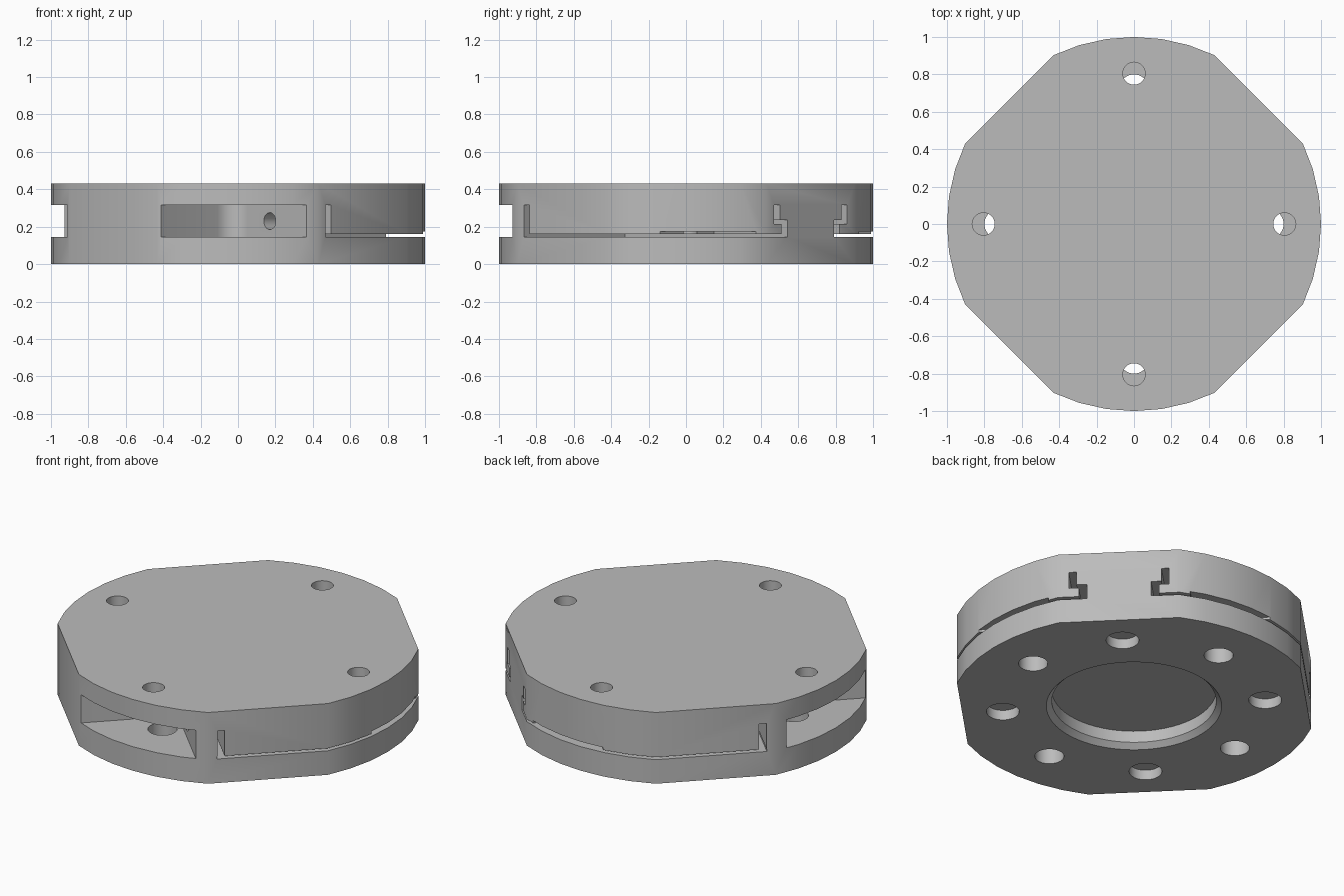
import bpy
import math
from math import cos, sin, pi, radians
from mathutils import Matrix, Vector

cube = bpy.data.objects.get("Cube")
if cube:
    bpy.data.objects.remove(cube, do_unlink=True)

HEIGHT = 0.43
FLOOR = 0.145     # top of the lower flange
CEILING = 0.315   # underside of the upper flange

metal = bpy.data.materials.new("light grey metal")
metal.use_nodes = True
GREY = (0.5, 0.5, 0.5, 1)
metal.diffuse_color = GREY
metal.node_tree.nodes["Principled BSDF"].inputs["Base Color"].default_value = GREY


def loft(name, rings):
    """Closed solid through rings of equal point count."""
    n = len(rings[0])
    verts = [p for ring in rings for p in ring]
    faces = [list(range(n))[::-1], list(range(len(verts) - n, len(verts)))]
    for r in range(len(rings) - 1):
        for i in range(n):
            j = (i + 1) % n
            faces.append((r * n + i, r * n + j, r * n + n + j, r * n + n + i))
    mesh = bpy.data.meshes.new(name)
    mesh.from_pydata(verts, [], faces)
    mesh.materials.append(metal)
    obj = bpy.data.objects.new(name, mesh)
    bpy.context.collection.objects.link(obj)
    # make normals point outward whatever the ring order
    import bmesh
    bm = bmesh.new()
    bm.from_mesh(mesh)
    bmesh.ops.recalc_face_normals(bm, faces=bm.faces)
    bm.to_mesh(mesh)
    bm.free()
    return obj


def circle(r, z, n=32):
    return [(r * cos(2 * pi * i / n), r * sin(2 * pi * i / n), z) for i in range(n)]


def diagonal(s, d, z):
    """Point from s = x + y and d = x - y."""
    return ((s + d) / 2, (s - d) / 2, z)


def prism(name, outline, z0, z1, side=1):
    """Vertical prism from (s, d) points."""
    return loft(name, [[diagonal(s, d * side, z) for s, d in outline] for z in (z0, z1)])


def box(name, s0, s1, d0, d1, z0, z1, side):
    return prism(name, [(s0, d0), (s1, d0), (s1, d1), (s0, d1)], z0, z1, side)


def bore(name, r, z0, z1, x, y):
    obj = loft(name, [circle(r, z0), circle(r, z1)])
    obj.data.transform(Matrix.Translation((x, y, 0)))
    return obj


def cut(body, cutter):
    cutter.hide_render = True
    mod = body.modifiers.new("cut", "BOOLEAN")
    mod.operation = "DIFFERENCE"
    mod.solver = "EXACT"
    mod.object = cutter
    bpy.context.view_layer.objects.active = body
    bpy.ops.object.modifier_apply(modifier=mod.name)
    bpy.data.objects.remove(cutter, do_unlink=True)


# Round body with four diagonal flats
half_arc = 25.5
outline = []
for quarter in range(4):
    for step in range(7):
        a = radians(90 * quarter - half_arc + step * half_arc / 3)
        outline.append((cos(a), sin(a)))
body = loft("sensor_body", [[(x, y, z) for x, y in outline] for z in (0, HEIGHT)])

# Cuts mirrored across the main diagonal
slot_profile = [(0.25, FLOOR), (3, FLOOR), (3, 0.16), (0.31, 0.16), (0.31, 0.215),
                (0.39, 0.215), (0.39, CEILING), (0.33, CEILING), (0.33, 0.235), (0.25, 0.235)]
corner = [(-0.72 + 0.16 * cos(a), 0.66 + 0.16 * sin(a))
          for a in [radians(-90 + 15 * i) for i in range(7)]]
for side in (1, -1):
    # Wedge pocket with a rounded inner corner
    cut(body, prism("pocket", [(-3, 0.5)] + corner + [(-0.56, 3), (-3, 3)], FLOOR, CEILING, side))
    # Stepped slot along the spine, opening into the thin gap
    cut(body, loft("stepped_slot", [[diagonal(s, d * side, z) for d, z in slot_profile]
                                    for s in (-0.4, 3)]))
    # Slot behind the bending beam
    cut(body, box("beam_slot", -0.398, -0.34, 0.26, 3, 0.15, CEILING, side))
    # Taller part of the gap
    cut(body, box("gap_relief", 0.85, 3, 0.55, 3, 0.15, 0.175, side))
    # Cable hole through the beam
    hole = loft("cable_hole", [circle(0.045, -0.1), circle(0.045, 0.12)])
    hole.data.transform(Vector((1, 1, 0)).to_track_quat("Z", "Y").to_matrix().to_4x4())
    x, y = (0.17, -0.73) if side > 0 else (-0.73, 0.17)
    hole.data.transform(Matrix.Translation((x, y, 0.23)))
    cut(body, hole)

# Bolt holes
for i in range(4):
    a = pi / 2 * i
    cut(body, bore("top_bolt_hole", 0.06, 0.152, 0.6, 0.805 * cos(a), 0.805 * sin(a)))
    cut(body, bore("base_bolt_hole", 0.08, -0.1, 0.154, 0.72 * cos(a), 0.72 * sin(a)))
    b = a + pi / 4
    cut(body, bore("base_blind_hole", 0.09, -0.1, 0.06, 0.72 * cos(b), 0.72 * sin(b)))

# Chamfered centring recess in the base
cut(body, loft("recess", [circle(0.48, -0.1, 64), circle(0.48, 0, 64),
                          circle(0.45, 0.03, 64), circle(0.45, 0.1, 64)]))

bpy.ops.object.select_all(action="DESELECT")
body.select_set(True)
bpy.context.view_layer.objects.active = body
bpy.ops.object.shade_smooth_by_angle(angle=radians(30))
